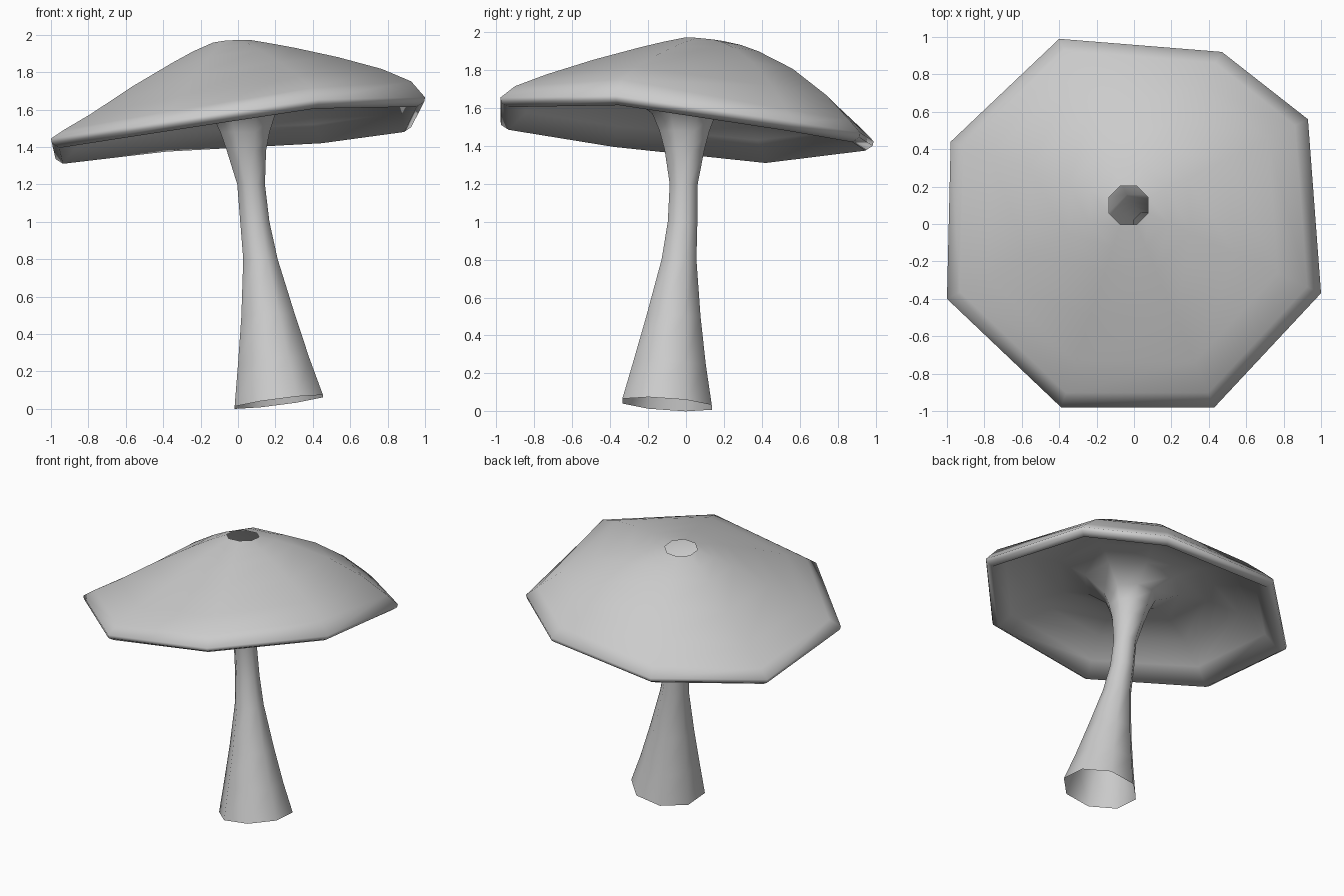
import bpy, bmesh
from math import cos, sin, radians
from mathutils import Vector

if "Cube" in bpy.data.objects:
    bpy.data.objects.remove(bpy.data.objects["Cube"])

N = 8
ANGLES = [radians(112.5 - 45 * k) for k in range(N)]

# Uneven eight-cornered cap rim (x, y, z)
RIM = [Vector(p) for p in (
    (-0.40, 0.99, 1.425), (0.47, 0.92, 1.47), (0.93, 0.56, 1.53), (1.0, -0.37, 1.665),
    (0.43, -0.98, 1.655), (-0.39, -0.98, 1.535), (-1.0, -0.40, 1.445), (-0.98, 0.44, 1.36))]

# Cap profiles (height fraction from crown to rim): straight, domed, shouldered
STEPS = (0, .12, .25, .5, .75, .92, 1)
STRAIGHT = (1, .91, .79, .54, .26, .09, 0)
DOME = (1, .96, .89, .70, .41, .14, 0)
SHOULDER = (1, .94, .87, .71, .51, .29, 0)
# Profile used toward each corner and how strongly it is applied
SHAPE = [(DOME, .7), (DOME, 1), (DOME, 1.15), (SHOULDER, .95),
         (SHOULDER, .5), (SHOULDER, .2), (DOME, 0), (DOME, .25)]


def ring(cx, cy, z, half, tx=0.0, ty=0.0):
    """Tilted octagon whose flat-to-flat half width is given."""
    r = half / cos(radians(22.5))
    return [Vector((cx + r * cos(a), cy + r * sin(a), z + r * (tx * cos(a) + ty * sin(a))))
            for a in ANGLES]


def rim_ring(scale, dz):
    return [Vector((p.x * scale, p.y * scale, p.z + dz)) for p in RIM]


def loft(name, rings):
    """Skin a list of octagon rings into one smooth open tube."""
    bm = bmesh.new()
    loops = [[bm.verts.new(p) for p in r] for r in rings]
    for a, b in zip(loops, loops[1:]):
        for i in range(N):
            j = (i + 1) % N
            bm.faces.new((a[i], a[j], b[j], b[i]))
    bmesh.ops.recalc_face_normals(bm, faces=bm.faces)
    for f in bm.faces:
        f.smooth = True
    me = bpy.data.meshes.new(name)
    bm.to_mesh(me)
    bm.free()
    ob = bpy.data.objects.new(name, me)
    bpy.context.collection.objects.link(ob)
    return ob


# Cap top, from the small open crown to the rim
crown = ring(-0.03, 0.10, 1.960, 0.104, 0.06, -0.10)
rings = []
for k, t in enumerate(STEPS):
    level = []
    for c, p, (shape, w) in zip(crown, RIM, SHAPE):
        v = c.lerp(p, t)
        h = STRAIGHT[k] + (shape[k] - STRAIGHT[k]) * w
        v.z = p.z + (c.z - p.z) * h
        level.append(v)
    rings.append(level)

# Rolled lip and deep hollow underside
rings += [rim_ring(0.995, -0.025), rim_ring(0.955, -0.05)]
flare = ring(0.02, 0.0, 1.66, 0.31, 0.05, -0.05)
for t, dz in ((0.2, 0.015), (0.45, 0.075), (0.75, 0.07)):
    rings.append([p.lerp(f, t) + Vector((0, 0, dz)) for p, f in zip(RIM, flare)])
rings.append(flare)

# Leaning stem: centre x, y, height, half width, tilt
for s in ((0.03, -0.01, 1.57, 0.168), (0.037, -0.008, 1.48, 0.132), (0.045, -0.008, 1.38, 0.105),
          (0.07, -0.012, 1.20, 0.074), (0.09, -0.018, 1.00, 0.078),
          (0.12, -0.037, 0.80, 0.092), (0.16, -0.065, 0.50, 0.142, 0.06, -0.05),
          (0.19, -0.085, 0.25, 0.190, 0.1, -0.08), (0.218, -0.10, 0.037, 0.236, 0.13, -0.07)):
    rings.append(ring(*s))

loft("mushroom", rings)
